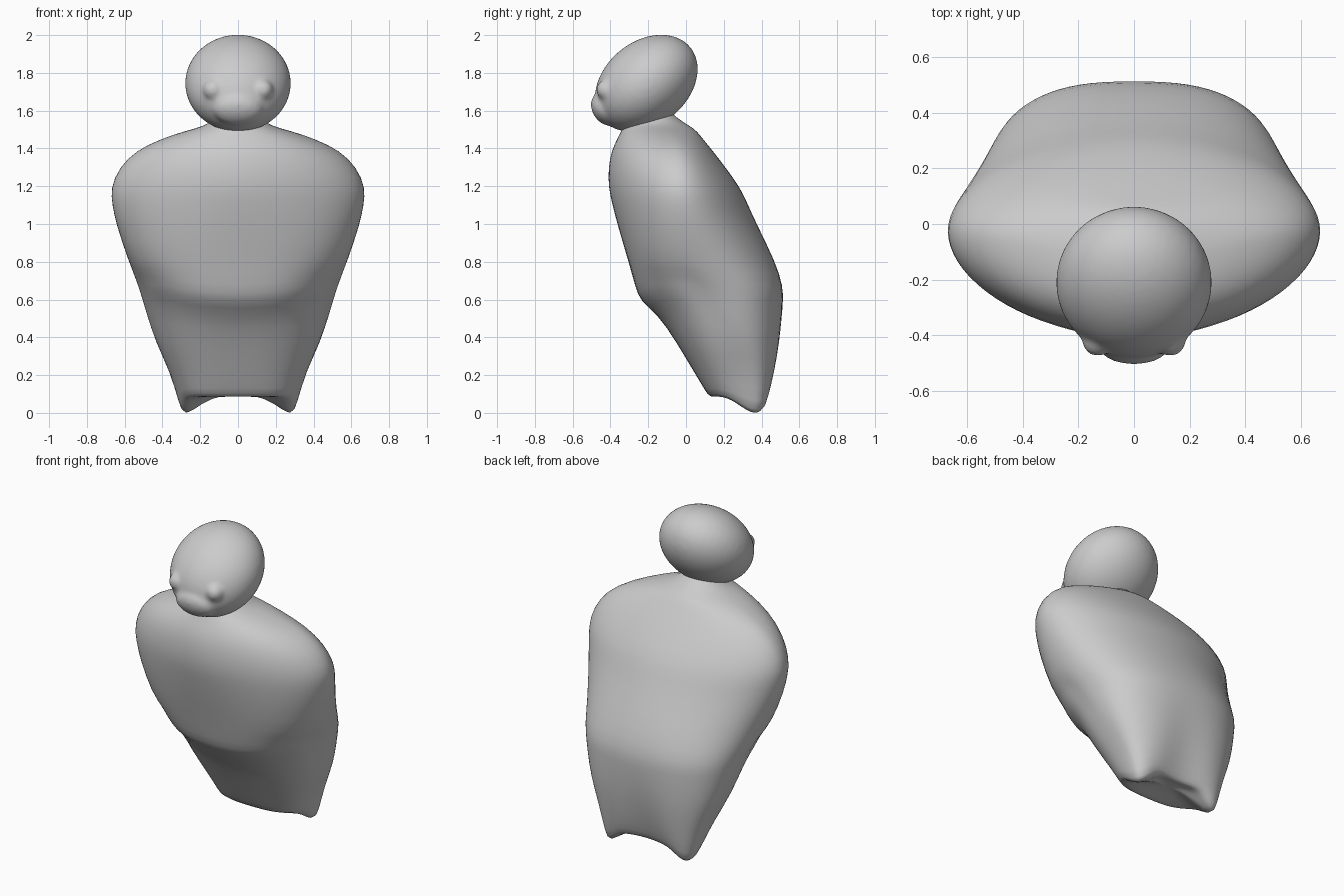
import bpy, bmesh, math

if "Cube" in bpy.data.objects:
    bpy.data.objects.remove(bpy.data.objects["Cube"])

SIDES = 40


def smooth(obj):
    for p in obj.data.polygons:
        p.use_smooth = True


def ball(name, loc, scale, tilt=0.0):
    bpy.ops.mesh.primitive_uv_sphere_add(segments=40, ring_count=24, location=loc, rotation=(tilt, 0, 0))
    obj = bpy.context.object
    obj.name = name
    obj.scale = scale
    bpy.ops.object.transform_apply(location=True, rotation=True, scale=True)
    smooth(obj)
    return obj


def signed_pow(v, e):
    return math.copysign(abs(v) ** e, v)


# Body: height, half width, front y, widest y, back y, front and back squareness
SECTIONS = [
    (1.62, 0.11, -0.28, -0.20, -0.10, 2.0, 2.0),
    (1.56, 0.12, -0.31, -0.18, -0.05, 2.0, 2.0),
    (1.52, 0.17, -0.33, -0.14, 0.02, 2.0, 2.0),
    (1.49, 0.29, -0.345, -0.10, 0.06, 2.0, 2.0),
    (1.45, 0.41, -0.365, -0.07, 0.09, 2.0, 2.0),
    (1.39, 0.54, -0.395, -0.05, 0.14, 1.9, 2.0),
    (1.30, 0.632, -0.413, -0.04, 0.21, 1.85, 2.0),
    (1.19, 0.678, -0.412, -0.03, 0.29, 1.85, 1.95),
    (1.10, 0.668, -0.39, -0.02, 0.33, 1.95, 1.95),
    (1.00, 0.648, -0.365, 0.0, 0.375, 2.1, 1.95),
    (0.80, 0.58, -0.305, 0.06, 0.475, 2.5, 2.15),
    (0.67, 0.53, -0.27, 0.14, 0.515, 2.6, 2.5),
    (0.59, 0.505, -0.245, 0.18, 0.515, 2.6, 2.5),
    (0.52, 0.485, -0.15, 0.21, 0.515, 2.5, 2.5),
    (0.38, 0.44, -0.055, 0.27, 0.51, 2.5, 2.5),
    (0.22, 0.36, 0.04, 0.31, 0.485, 2.6, 2.8),
    (0.12, 0.315, 0.10, 0.33, 0.455, 2.8, 3.2),
    (0.08, 0.29, 0.125, 0.33, 0.435, 3.0, 3.2),
    (0.09, 0.20, 0.18, 0.32, 0.38, 2.5, 2.5),
    (0.10, 0.08, 0.25, 0.30, 0.34, 2.0, 2.0),
]

bm = bmesh.new()
rings = []
for k, (z, w, front, mid, back, nf, nb) in enumerate(SECTIONS):
    ring = []
    for i in range(SIDES):
        a = 2 * math.pi * i / SIDES
        n = nb if math.sin(a) > 0 else nf
        x = w * signed_pow(math.cos(a), 2 / n)
        s = signed_pow(math.sin(a), 2 / n)
        y = mid + s * ((back - mid) if s > 0 else (mid - front))
        # Shallow valley between the folded wings at the back
        if s > 0 and 0.05 < z < 0.6 and k < len(SECTIONS) - 2:
            y -= 0.035 * math.exp(-(x / 0.14) ** 2) * min(1, (0.6 - z) / 0.4)
        # Belly edge curves up towards the sides
        lift = 0.05 * min(1, abs(x) / 0.4) ** 2 if 0.5 < z < 0.7 and s < -0.2 else 0.0
        # Wing tips hang below the belly
        drop = 0.0
        if z < 0.25:
            d2 = ((abs(x) - 0.27) / 0.075) ** 2 + ((y - 0.36) / 0.10) ** 2
            drop = 0.11 * math.exp(-d2) * min(1, (0.25 - z) / 0.15)
        ring.append(bm.verts.new((x, y, z - drop + lift)))
    rings.append(ring)
for r0, r1 in zip(rings, rings[1:]):
    for i in range(SIDES):
        j = (i + 1) % SIDES
        bm.faces.new((r0[i], r1[i], r1[j], r0[j]))
bm.faces.new(rings[0])
bm.faces.new(rings[-1][::-1])
bmesh.ops.recalc_face_normals(bm, faces=bm.faces)
mesh = bpy.data.meshes.new("body")
bm.to_mesh(mesh)
bm.free()
body = bpy.data.objects.new("body", mesh)
bpy.context.collection.objects.link(body)
smooth(body)
round_mod = body.modifiers.new("round", "SUBSURF")
round_mod.levels = round_mod.render_levels = 1

# Egg shaped head leaning forward and down, with eye bumps and a short beak
head = ball("head", (0, -0.21, 1.745), (0.28, 0.302, 0.222), math.radians(39.5))
features = [ball("beak", (0, -0.435, 1.605), (0.13, 0.06, 0.09), math.radians(31))]
for side in (-1, 1):
    features.append(ball("eye", (side * 0.13, -0.42, 1.71), (0.056, 0.055, 0.055)))

# Blend the face into one soft surface
for obj in features + [head]:
    obj.select_set(True)
bpy.context.view_layer.objects.active = head
bpy.ops.object.join()
remesh = head.modifiers.new("blend", "REMESH")
remesh.mode = "VOXEL"
remesh.voxel_size = 0.012
remesh.use_smooth_shade = True
soften = head.modifiers.new("soften", "SMOOTH")
soften.factor = 0.5
soften.iterations = 10
